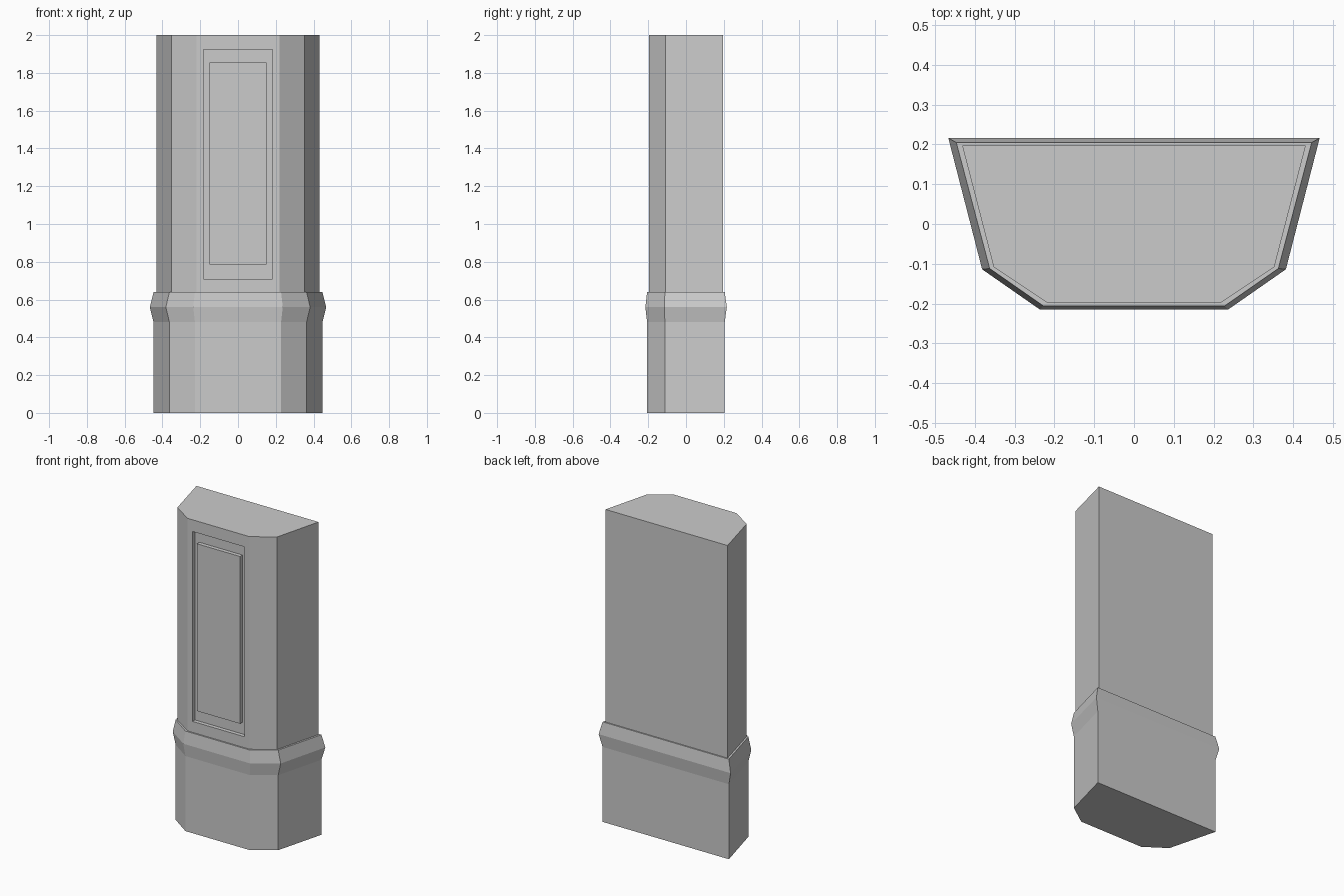
import bpy
import bmesh

cube = bpy.data.objects.get("Cube")
if cube:
    bpy.data.objects.remove(cube, do_unlink=True)

grey = bpy.data.materials.new("light grey")
grey.use_nodes = True
grey.diffuse_color = (0.6, 0.6, 0.6, 1)
grey.node_tree.nodes["Principled BSDF"].inputs["Base Color"].default_value = (0.6, 0.6, 0.6, 1)

# Half outlines, back to front; each is mirrored across x
SHAFT = [(0.432, 0.197), (0.353, -0.108), (0.22, -0.197)]
PLINTH = [(0.447, 0.205), (0.363, -0.112), (0.228, -0.206)]
BAND = [(0.467, 0.216), (0.382, -0.114), (0.237, -0.215)]


def loft(name, sections):
    """Stack mirrored outlines at given heights into a closed solid."""
    bm = bmesh.new()
    rings = []
    for half, z in sections:
        outline = half + [(-x, y) for x, y in reversed(half)]
        rings.append([bm.verts.new((x, y, z)) for x, y in outline])
    for low, high in zip(rings, rings[1:]):
        for i in range(len(low)):
            j = (i + 1) % len(low)
            bm.faces.new((low[i], low[j], high[j], high[i]))
    bm.faces.new(rings[0])
    bm.faces.new(rings[-1])
    bmesh.ops.recalc_face_normals(bm, faces=bm.faces)
    return finish(name, bm)


def box(name, low, high):
    bm = bmesh.new()
    bmesh.ops.create_cube(bm, size=1)
    for v in bm.verts:
        v.co = [high[i] if v.co[i] > 0 else low[i] for i in range(3)]
    return finish(name, bm)


def finish(name, bm):
    mesh = bpy.data.meshes.new(name)
    bm.to_mesh(mesh)
    bm.free()
    mesh.materials.append(grey)
    obj = bpy.data.objects.new(name, mesh)
    bpy.context.collection.objects.link(obj)
    return obj


# Plinth with its angled moulding band
loft("plinth", [(PLINTH, 0), (PLINTH, 0.48), (BAND, 0.56), (PLINTH, 0.64)])

# Upper shaft
shaft = loft("shaft", [(SHAFT, 0.64), (SHAFT, 2)])

# Rectangular recess cut in the front of the shaft
front, depth = -0.197, 0.025
cutter = box("recess_cutter", (-0.183, front - 0.1, 0.71), (0.183, front + depth, 1.925))
cutter.hide_render = True
cut = shaft.modifiers.new("recess", "BOOLEAN")
cut.object = cutter
cut.operation = "DIFFERENCE"
cut.solver = "EXACT"
bpy.context.view_layer.objects.active = shaft
bpy.ops.object.modifier_apply(modifier=cut.name)
bpy.data.objects.remove(cutter, do_unlink=True)

# Raised panel standing in the recess, level with the shaft front
box("raised_panel", (-0.152, front, 0.785), (0.152, front + depth, 1.855))
